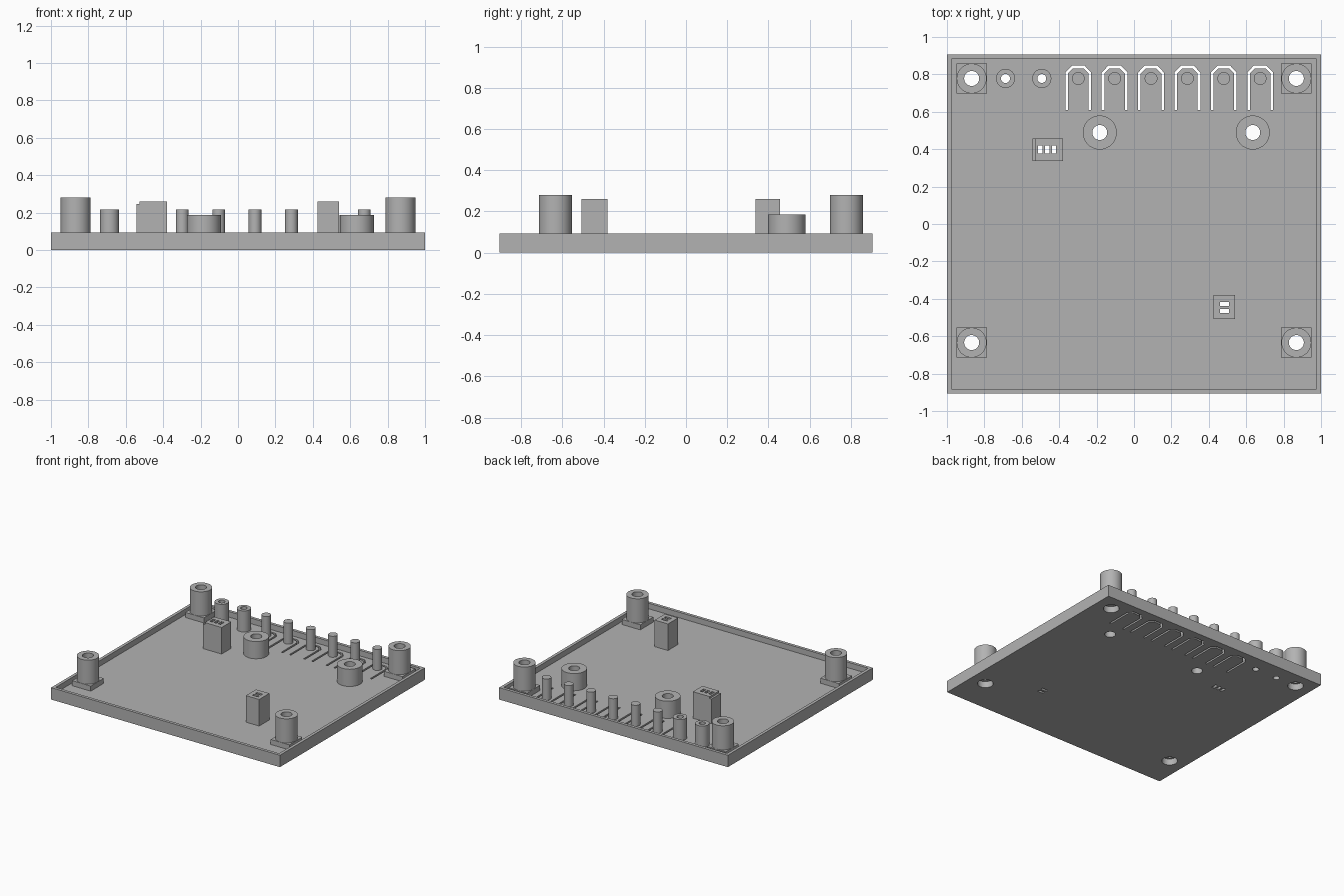
import bpy, bmesh, math

default = bpy.data.objects.get("Cube")
if default:
    bpy.data.objects.remove(default)

# Heights and layout
FLOOR, RIM, PAD, STANDOFF = 0.05, 0.094, 0.09, 0.28
CORNERS = [(x, y) for x in (-0.868, 0.868) for y in (-0.634, 0.778)]
BOSSES = [(-0.183, 0.489), (0.635, 0.489)]
TUBES = [(-0.687, 0.778), (-0.493, 0.778)]
BUTTONS = [(-0.298 + 0.1945 * i, 0.778) for i in range(6)]

grey = bpy.data.materials.new("matte grey plastic")
grey.use_nodes = True
colour = (0.45, 0.45, 0.45, 1)
grey.diffuse_color = colour
grey.node_tree.nodes["Principled BSDF"].inputs["Base Color"].default_value = colour


def loft(bm, rings):
    """Closed solid through stacked rings of points."""
    loops = [[bm.verts.new(p) for p in ring] for ring in rings]
    n = len(loops[0])
    for low, high in zip(loops, loops[1:]):
        for i in range(n):
            j = (i + 1) % n
            bm.faces.new((low[i], low[j], high[j], high[i]))
    bm.faces.new(loops[0][::-1])
    bm.faces.new(loops[-1])


def prism(bm, outline, z0, z1):
    loft(bm, [[(x, y, z) for x, y in outline] for z in (z0, z1)])


def box(bm, x0, x1, y0, y1, z0, z1):
    prism(bm, [(x0, y0), (x1, y0), (x1, y1), (x0, y1)], z0, z1)


def turned(bm, centre, profile, sides=40):
    """Round solid from (radius, height) pairs."""
    angles = [2 * math.pi * i / sides for i in range(sides)]
    loft(bm, [[(centre[0] + r * math.cos(a), centre[1] + r * math.sin(a), z)
               for a in angles] for r, z in profile])


def finish(bm, name):
    bmesh.ops.recalc_face_normals(bm, faces=bm.faces)
    mesh = bpy.data.meshes.new(name)
    bm.to_mesh(mesh)
    bm.free()
    mesh.materials.append(grey)
    obj = bpy.data.objects.new(name, mesh)
    bpy.context.collection.objects.link(obj)
    return obj


def cut(obj, *cutters):
    """Subtract the cutters and shade the result."""
    for cutter in cutters:
        mod = obj.modifiers.new("cut", "BOOLEAN")
        mod.operation, mod.solver, mod.object = "DIFFERENCE", "EXACT", cutter
    bpy.ops.object.select_all(action="DESELECT")
    bpy.context.view_layer.objects.active = obj
    obj.select_set(True)
    for mod in list(obj.modifiers):
        bpy.ops.object.modifier_apply(modifier=mod.name)
    bpy.ops.object.shade_smooth_by_angle(angle=math.radians(30))


# Cutter for the tray recess
bm = bmesh.new()
box(bm, -0.976, 0.976, -0.881, 0.881, FLOOR, 0.5)
recess = finish(bm, "recess_cutter")

# Cutter for every through hole
bm = bmesh.new()
for c in CORNERS:
    turned(bm, c, [(0.057, -0.1), (0.057, 0.05), (0.04, 0.05), (0.04, 0.5)])
for c in BOSSES:
    turned(bm, c, [(0.04, -0.1), (0.04, 0.5)])
for c in TUBES:
    turned(bm, c, [(0.024, -0.1), (0.024, 0.5)], 24)
for x, y in BUTTONS:  # arched slot freeing each button tongue
    arch = [(-0.069, 0.61), (-0.069, 0.81), (-0.034, 0.847)]
    inner = [(-0.055, 0.61), (-0.055, 0.805), (-0.028, 0.832)]
    outline = arch + [(-u, v) for u, v in arch[::-1]]
    outline += [(-u, v) for u, v in inner] + inner[::-1]
    prism(bm, [(x + u, v) for u, v in outline], -0.1, 0.5)
for x in (-0.501, -0.464, -0.427):
    box(bm, x - 0.011, x + 0.011, 0.376, 0.42, -0.1, 0.5)
for y in (-0.428, -0.465):
    box(bm, 0.459, 0.509, y - 0.01, y + 0.01, -0.1, 0.5)
holes = finish(bm, "hole_cutter")

# Tray: floor with a thin raised rim
bm = bmesh.new()
box(bm, -1, 1, -0.905, 0.905, 0, RIM)
cut(finish(bm, "tray"), recess, holes)

# Square pads and tall round standoffs at the corners
for c in CORNERS:
    bm = bmesh.new()
    box(bm, c[0] - 0.081, c[0] + 0.081, c[1] - 0.081, c[1] + 0.081, FLOOR, PAD)
    cut(finish(bm, "corner_pad"), holes)
    bm = bmesh.new()
    turned(bm, c, [(0.08, PAD), (0.08, STANDOFF)])
    cut(finish(bm, "standoff"), holes)

# Short wide bosses and narrow light tubes
for name, places, radius, top in (("boss", BOSSES, 0.091, 0.186),
                                  ("light_tube", TUBES, 0.051, 0.216)):
    for c in places:
        bm = bmesh.new()
        turned(bm, c, [(radius, FLOOR), (radius, top)])
        cut(finish(bm, name), holes)

# Button posts
for c in BUTTONS:
    bm = bmesh.new()
    turned(bm, c, [(0.034, FLOOR), (0.034, 0.216)], 32)
    cut(finish(bm, "button_post"))

# Slotted guide blocks, the wide one with a small step on its side
bm = bmesh.new()
profile = [(-0.543, FLOOR), (-0.38, FLOOR), (-0.38, 0.26),
           (-0.527, 0.26), (-0.527, 0.245), (-0.543, 0.245)]
loft(bm, [[(x, y, z) for x, z in profile] for y in (0.338, 0.457)])
cut(finish(bm, "wide_guide_block"), holes)
bm = bmesh.new()
box(bm, 0.424, 0.54, -0.507, -0.38, FLOOR, 0.26)
cut(finish(bm, "narrow_guide_block"), holes)

for helper in (recess, holes):
    helper.hide_render = True
    helper.hide_set(True)
